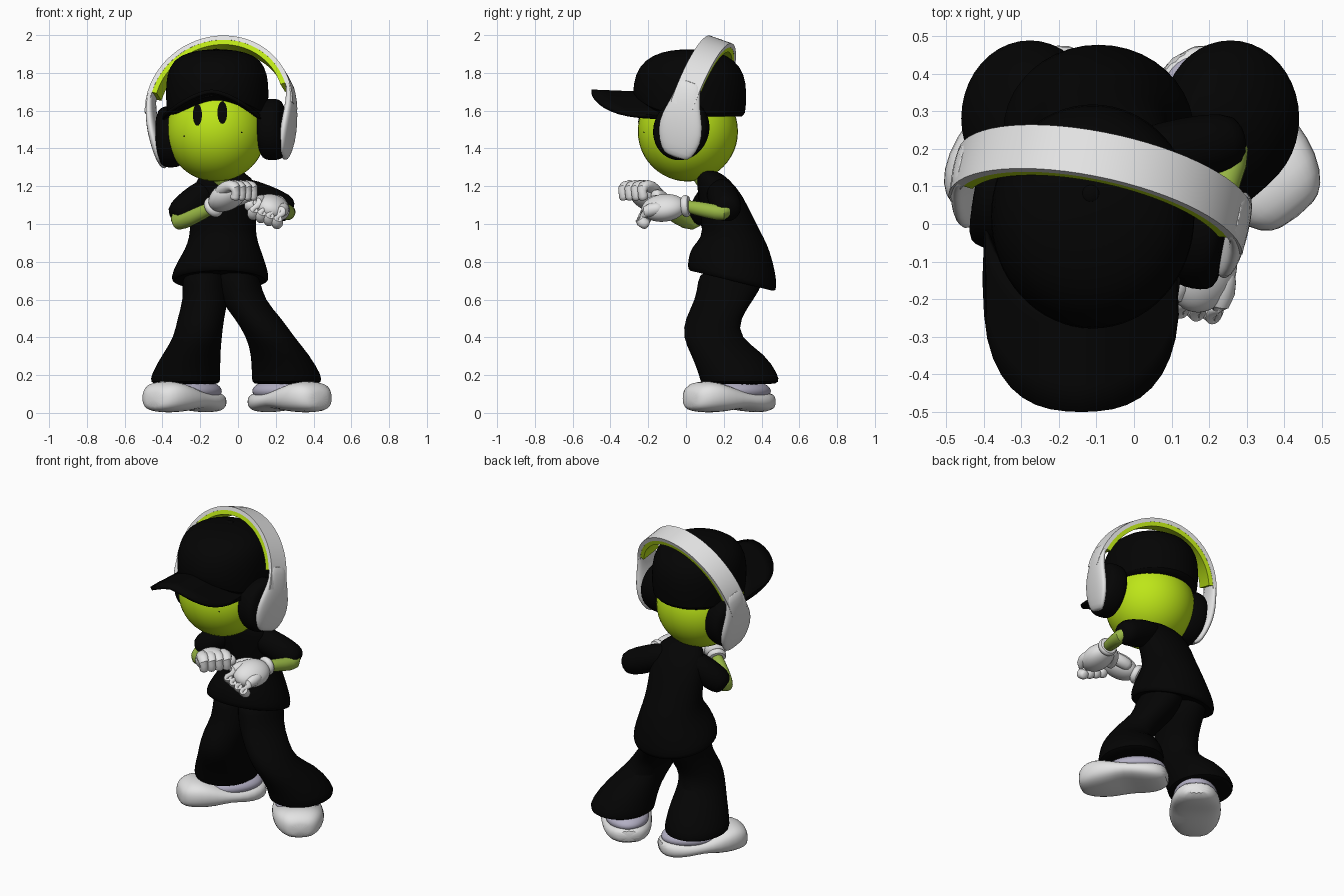
import bpy, bmesh
from math import sin, cos, pi, sqrt, radians, copysign
from mathutils import Vector, Matrix

cube = bpy.data.objects.get("Cube")
if cube:
    bpy.data.objects.remove(cube)

X, Y, Z = Vector((1, 0, 0)), Vector((0, 1, 0)), Vector((0, 0, 1))
parts = []


def material(name, r, g, b):
    m = bpy.data.materials.new(name)
    m.use_nodes = True
    m.diffuse_color = (r, g, b, 1)
    m.node_tree.nodes["Principled BSDF"].inputs["Base Color"].default_value = (r, g, b, 1)
    return m


BLACK = material("black cloth", .0012, .0012, .0012)
LIME = material("lime skin", .51, .79, .009)
OLIVE = material("olive arms", .32, .48, .06)
WHITE = material("white", .77, .77, .77)
LAVENDER = material("pale lavender", .45, .43, .55)


def finish(name, bm, mat, subsurf=0):
    bmesh.ops.recalc_face_normals(bm, faces=bm.faces)
    mesh = bpy.data.meshes.new(name)
    bm.to_mesh(mesh)
    bm.free()
    mesh.materials.append(mat)
    ob = bpy.data.objects.new(name, mesh)
    bpy.context.collection.objects.link(ob)
    if subsurf:
        mod = ob.modifiers.new("smooth", 'SUBSURF')
        mod.levels = mod.render_levels = subsurf
    parts.append(ob)
    return ob


def oval(c, a, b, n=16, power=1.0):
    """Closed ring round c with half axes a and b; power under 1 squares it."""
    def sharp(v):
        return copysign(abs(v) ** power, v)
    return [c + a * sharp(cos(2 * pi * i / n)) + b * sharp(sin(2 * pi * i / n)) for i in range(n)]


def skin(name, rings, mat, subsurf=1, matrix=Matrix()):
    """Bridge equal rings and cap both ends."""
    bm = bmesh.new()
    loops = [[bm.verts.new(matrix @ p) for p in ring] for ring in rings]
    n = len(loops[0])
    for lo, hi in zip(loops, loops[1:]):
        for i in range(n):
            j = (i + 1) % n
            bm.faces.new((lo[i], lo[j], hi[j], hi[i]))
    bm.faces.new(loops[0])
    bm.faces.new(loops[-1])
    return finish(name, bm, mat, subsurf)


def tube(name, points, mat):
    """Round-ended limb through points of (position, radius)."""
    pos = [Vector(p) for p, r in points]
    rad = [r for p, r in points]
    d0, d1 = (pos[0] - pos[1]).normalized(), (pos[-1] - pos[-2]).normalized()
    pos = [pos[0] + d0 * rad[0] * .5] + pos + [pos[-1] + d1 * rad[-1] * .5]
    rad = [rad[0] * .6] + rad + [rad[-1] * .6]
    rings = []
    for i, p in enumerate(pos):
        t = (pos[min(i + 1, len(pos) - 1)] - pos[max(i - 1, 0)]).normalized()
        a = t.cross(Vector((.3, .2, .93))).normalized()
        rings.append(oval(p, a * rad[i], t.cross(a) * rad[i], 12))
    return skin(name, rings, mat)


def ball(name, centre, axes, mat):
    """Ellipsoid with three half-axis vectors."""
    bm = bmesh.new()
    bmesh.ops.create_uvsphere(bm, u_segments=40, v_segments=24, radius=1)
    for v in bm.verts:
        v.co = centre + axes[0] * v.co.x + axes[1] * v.co.y + axes[2] * v.co.z
    return finish(name, bm, mat)


# Head, neck and face
HEAD, R = Vector((-.115, .01, 1.49)), .265
ball("head", HEAD, (X * R, Y * R, Z * R), LIME)
tube("neck", [((-.1, .06, 1.3), .055), ((-.08, .12, 1.2), .055)], OLIVE)


def face_mark(name, x, z, rx, rz):
    rings = []
    for k in (1, .6, .2):
        ring = oval(Vector((x, 0, z)), X * rx * k, Z * rz * k, 20)
        for p in ring:
            p.y = HEAD.y - sqrt((R + .004) ** 2 - (p.x - HEAD.x) ** 2 - (p.z - HEAD.z) ** 2)
        rings.append(ring)
    skin(name, rings, BLACK, 0)


face_mark("right_eye", -.215, 1.578, .024, .058)
face_mark("left_eye", -.083, 1.59, .026, .06)
face_mark("right_freckle", -.285, 1.465, .004, .004)
face_mark("left_freckle", .02, 1.485, .004, .004)

# Cap crown with its edge arched over the forehead, button and arched bill
crown = []
for z, rx, ry in ((0, .25, .27), (0, .268, .297), (1.7, .275, .303), (1.79, .268, .292),
                  (1.87, .235, .24), (1.912, .15, .15), (1.925, .05, .05)):
    ring = oval(Vector((-.11, .02, z)), X * rx, Y * ry, 32)
    for p in ring:
        p.z = p.z or 1.565 + .11 * max(0, (.02 - p.y) / ry) ** 3
    crown.append(ring)
skin("cap_crown", crown, BLACK)
ball("cap_button", Vector((-.115, .08, 1.916)), (X * .025, Y * .025, Z * .012), BLACK)

bm = bmesh.new()
grid = []
for i in range(21):
    u = sin((i / 10 - 1) * pi / 2)
    inner = .04 - .25 * sqrt(max(0, 1 - u * u))
    outer = -.15 - .35 * max(0, 1 - abs(u) ** 2.6) ** (1 / 2.6)
    grid.append([bm.verts.new((-.14 + .258 * u, inner + (outer - inner) * v / 4,
                               1.69 - .135 * abs(u) ** 1.6 + .003 * v)) for v in range(5)])
for a, b in zip(grid, grid[1:]):
    for v in range(4):
        bm.faces.new((a[v], b[v], b[v + 1], a[v + 1]))
bill = finish("cap_bill", bm, BLACK)
solid = bill.modifiers.new("thickness", 'SOLIDIFY')
solid.thickness, solid.offset = .02, 0

# Headphones, tilted as one set
SET = (Matrix.Translation((-.09, .02, 1.505)) @ Matrix.Rotation(radians(-11), 4, 'Z')
       @ Matrix.Rotation(radians(-4), 4, 'Y') @ Matrix.Rotation(radians(-19), 4, 'X'))


def arch(name, radius, half_width, thick, start, mat):
    rings = []
    for i in range(33):
        t = radians(start + (180 - 2 * start) * i / 32)
        out = X * cos(t) + Z * sin(t)
        c = Z * .1 + out * radius
        rings.append([c + out * k * thick / 2 + Y * w * half_width
                      for k, w in ((1, 1), (1, -1), (-1, -1), (-1, 1))])
    skin(name, rings, mat, 0, SET)


arch("headband", .388, .063, .024, 0, WHITE)
arch("headband_lining", .363, .062, .026, 17, LIME)
for side, label in ((1, "left"), (-1, "right")):
    shell = [oval(Vector((side * x, (.2 - z) * .13, z)), X * t, Y * w, 16, .8) for z, x, t, w in
             ((-.17, .325, .012, .05), (-.15, .333, .022, .088), (-.06, .352, .03, .128),
              (.03, .368, .03, .119), (.12, .381, .024, .082), (.2, .377, .02, .066), (.24, .364, .016, .064))]
    skin(label + "_ear_shell", shell, WHITE, 1, SET)
    pad = [oval(Vector((side * x, .015, -.02)), Y * .15 * k, Z * .168 * k, 20) for x, k in
           ((.205, .7), (.215, .92), (.25, 1), (.3, 1), (.33, .92), (.34, .7))]
    skin(label + "_ear_cushion", pad, BLACK, 1, SET)

# Shirt body
shirt = [oval(Vector((x, y, z)), X * rx, (Y + Z * slope) * ry, 20) for x, y, z, rx, ry, slope in
         ((-.07, .12, 1.29, .07, .05, -.2), (-.07, .14, 1.25, .15, .085, -.1),
          (-.07, .18, 1.16, .18, .12, 0), (-.08, .228, 1.0, .175, .145, 0), (-.08, .248, .93, .18, .165, 0),
          (-.08, .238, .87, .2, .208, -.05), (-.09, .245, .79, .24, .232, -.2),
          (-.095, .245, .72, .264, .24, -.25), (-.095, .24, .69, .255, .23, -.25),
          (-.09, .235, .72, .18, .17, -.2))]
skin("shirt", shirt, BLACK)


# Sleeves, arms and gloves
def arm(side, label, shoulder, cuff, elbow, wrist, aim, roll):
    tube(label + "_sleeve", [(shoulder, .08), (Vector(shoulder).lerp(Vector(cuff), .5), .088),
                             (cuff, .084)], BLACK)
    wrist, f = Vector(wrist), Vector(aim).normalized()
    tube(label + "_forearm", [(cuff, .04), (elbow, .043), (Vector(elbow).lerp(wrist, .5), .043),
                              (wrist, .035)], OLIVE)
    s = Matrix.Rotation(radians(roll), 3, f) @ f.cross(Z).normalized()
    n = s.cross(f)

    def at(along, across, up):
        return wrist + f * along + s * across + n * up

    cuff_rings = [oval(at(a, 0, 0), s * r, n * r) for a, r in
                  ((-.02, .035), (-.02, .054), (0, .063), (.02, .054), (.025, .035))]
    skin(label + "_glove_cuff", cuff_rings, WHITE)
    ball(label + "_palm", at(.12, 0, 0), (f * .12, s * .095, n * .07), WHITE)
    for i in range(4):
        b = (i - 1.5) * .046
        tube(f"{label}_finger_{i + 1}", [(at(.13, b * .85, .02), .038), (at(.22, b, .015), .038),
                                         (at(.255, b, -.025), .036), (at(.215, b, -.06), .034)], WHITE)
    tube(label + "_thumb", [(at(.06, side * .06, 0), .042), (at(.12, side * .105, -.01), .04),
                            (at(.175, side * .11, -.025), .034)], WHITE)


arm(1, "left", (.02, .18, 1.175), (.25, .22, 1.08), (.28, .215, 1.05), (.205, 0, 1.095), (-.2, -.97, -.08), -20)
arm(-1, "right", (-.16, .16, 1.175), (-.31, .085, 1.05), (-.335, .035, .99), (-.13, -.13, 1.09), (.62, -.57, .47), 0)

# Trousers and shoes
LEG = ((.76, -.09, .085, .1, .24, .16), (.7, -.09, .09, .12, .24, .18), (.6, -.075, .095, .12, .205, .155),
       (.5, -.045, .153, .125, .14, .148), (.4, -.02, .192, .128, .13, .15), (.31, -.012, .235, .155, .225, .2),
       (.2, -.01, .268, .187, .28, .212), (.16, -.01, .268, .187, .285, .212), (.15, -.01, .265, .16, .28, .18))
SOLE = ((0, .055, .03, .11), (.025, .105, .008, .15), (.1, .146, 0, .178), (.2, .158, .002, .15),
        (.29, .153, .025, .115), (.39, .148, .005, .11), (.48, .122, 0, .115), (.54, .065, .02, .1))
for side, label in ((1, "left"), (-1, "right")):
    leg = [oval(Vector((mid + side * half, y, z)), X * rx, Y * ry, 20) for z, mid, half, rx, y, ry in LEG]
    skin(label + "_trouser_leg", leg, BLACK)
    back = Vector((-side * .62, .785, 0))
    across = back.cross(Z)
    toe = Vector((side * .442 - .005, .02, 0))
    sole = [oval(toe + back * u + Z * (lo + hi) / 2, across * w, Z * (hi - lo) / 2, 16, .75)
            for u, w, lo, hi in SOLE]
    skin(label + "_shoe", sole, WHITE)
    ball(label + "_shoe_upper", toe + back * .33 + Z * .115, (back * .19, across * .132, Z * .065), LAVENDER)

# Smooth shading with the hard edges kept
bpy.ops.object.select_all(action='DESELECT')
for ob in parts:
    ob.select_set(True)
bpy.context.view_layer.objects.active = parts[0]
bpy.ops.object.shade_smooth_by_angle(angle=radians(60))
